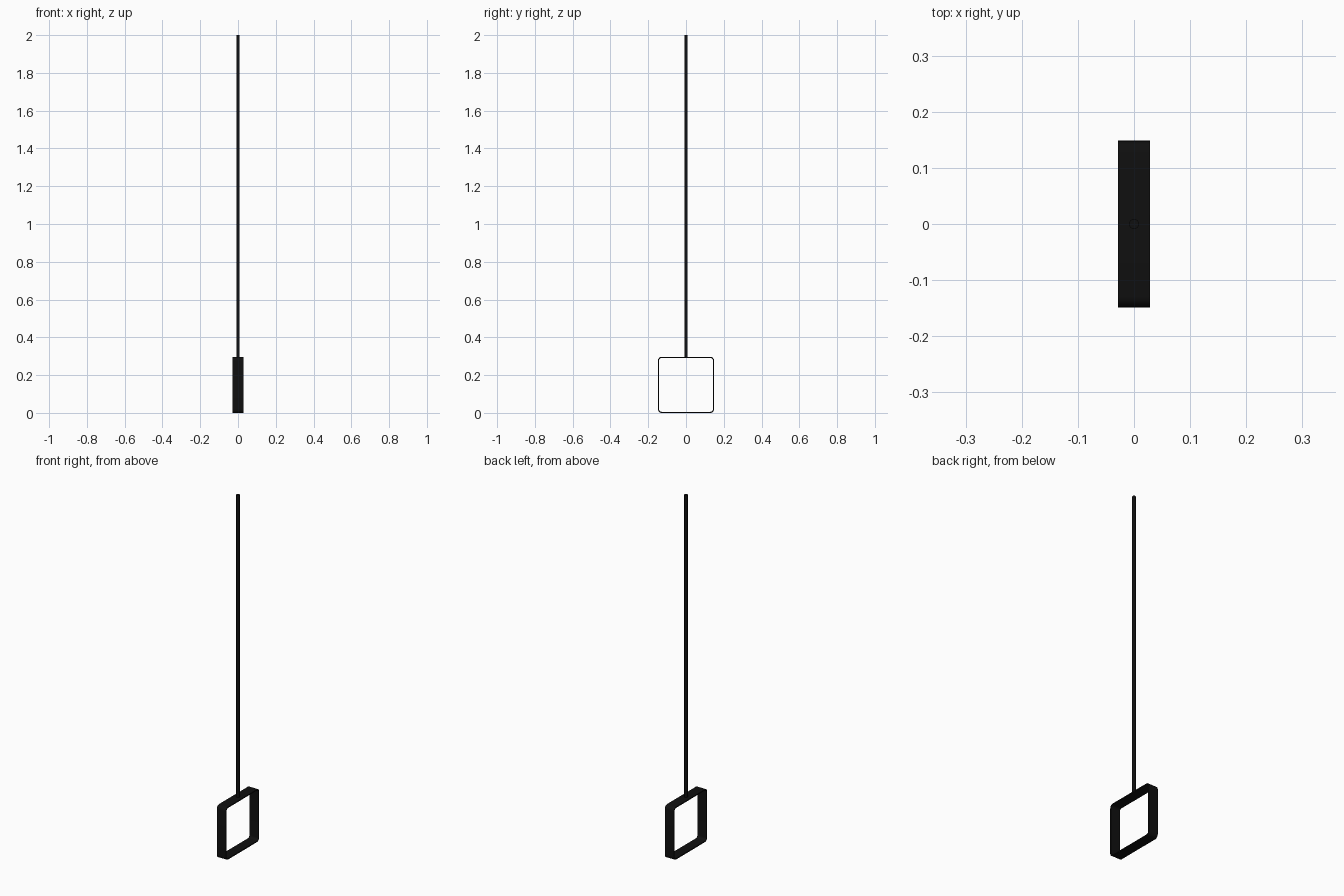
import bpy, bmesh
from math import sin, cos, pi

if "Cube" in bpy.data.objects:
    bpy.data.objects.remove(bpy.data.objects["Cube"])

H, DEPTH, WALL, R = 0.297, 0.057, 0.006, 0.02

black = bpy.data.materials.new("black")
black.diffuse_color = (0.005, 0.005, 0.005, 1)
black.use_nodes = True
black.node_tree.nodes["Principled BSDF"].inputs["Base Color"].default_value = black.diffuse_color


def rounded_square(size, radius, steps=6):
    """Outline points (y, z) of a rounded square centred on the frame."""
    c = size / 2 - radius
    pts = []
    for q, (sy, sz) in enumerate([(1, 1), (-1, 1), (-1, -1), (1, -1)]):
        for i in range(steps + 1):
            a = (q + i / steps) * pi / 2
            pts.append((sy * c + radius * cos(a), H / 2 + sz * c + radius * sin(a)))
    return pts


def finish(obj):
    obj.data.materials.append(black)
    bpy.ops.object.select_all(action='DESELECT')
    obj.select_set(True)
    bpy.context.view_layer.objects.active = obj
    bpy.ops.object.shade_smooth_by_angle()


# Thin-walled square lamp frame, open at the front and back along x
bm = bmesh.new()
rings = []
for size, radius, x in [(H, R, -DEPTH / 2), (H, R, DEPTH / 2),
                        (H - 2 * WALL, R - WALL, DEPTH / 2),
                        (H - 2 * WALL, R - WALL, -DEPTH / 2)]:
    rings.append([bm.verts.new((x, y, z)) for y, z in rounded_square(size, radius)])
n = len(rings[0])
for k in range(4):
    a, b = rings[k], rings[(k + 1) % 4]
    for i in range(n):
        j = (i + 1) % n
        bm.faces.new((a[i], a[j], b[j], b[i]))
bmesh.ops.recalc_face_normals(bm, faces=bm.faces)
mesh = bpy.data.meshes.new("lamp_frame")
bm.to_mesh(mesh)
bm.free()
frame = bpy.data.objects.new("lamp_frame", mesh)
bpy.context.collection.objects.link(frame)
finish(frame)

# Straight hanging rod
bottom = H - WALL / 2
bpy.ops.mesh.primitive_cylinder_add(vertices=24, radius=0.009, depth=2 - bottom,
                                    location=(0, 0, (2 + bottom) / 2))
rod = bpy.context.object
rod.name = "hanging_rod"
finish(rod)
